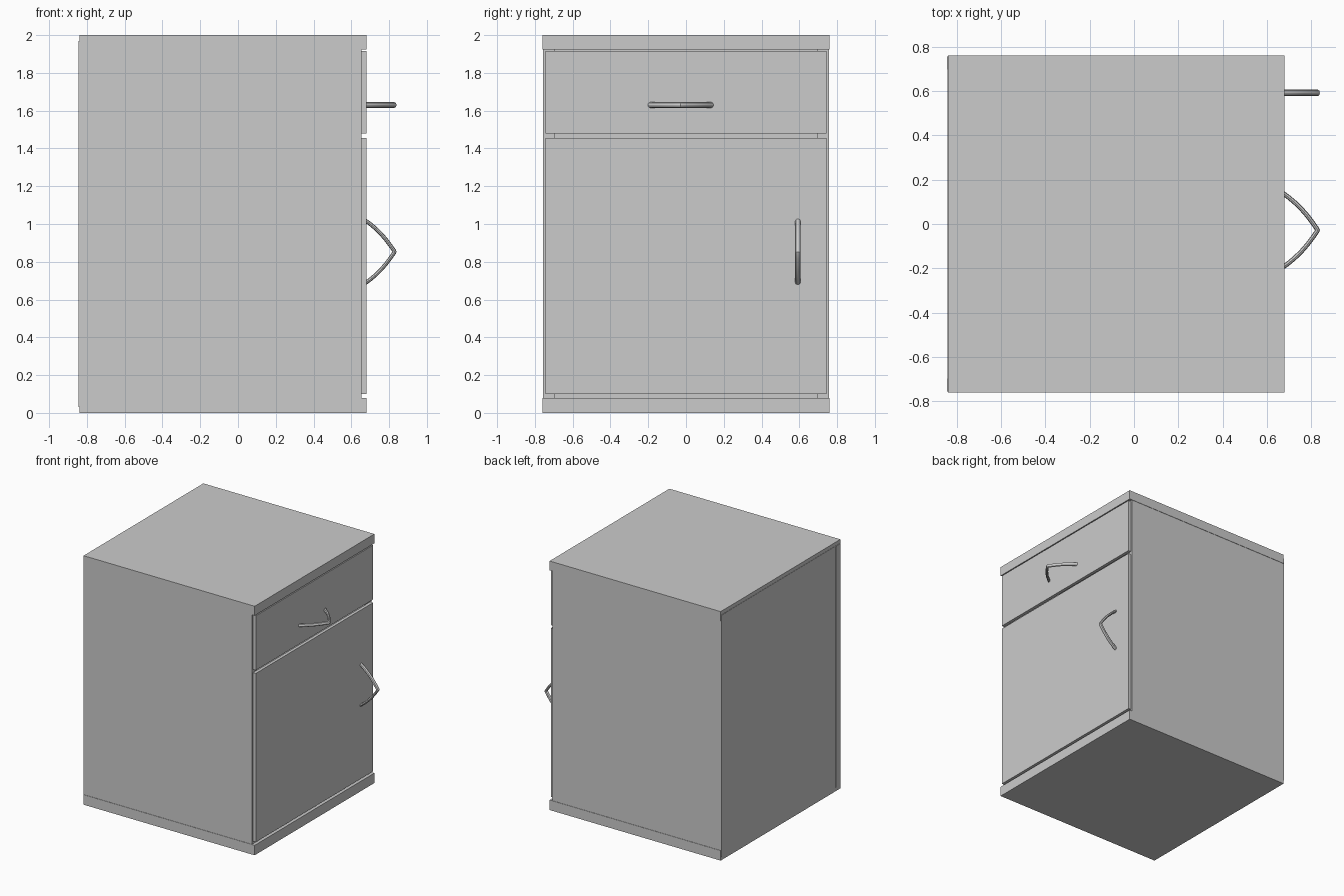
import bpy

if "Cube" in bpy.data.objects:
    bpy.data.objects.remove(bpy.data.objects["Cube"])


def box(name, x, y, z):
    """Box from three (min, max) ranges."""
    bpy.ops.mesh.primitive_cube_add(size=1, location=[(a + b) / 2 for a, b in (x, y, z)])
    o = bpy.context.object
    o.name = name
    o.scale = [b - a for a, b in (x, y, z)]
    bpy.ops.object.transform_apply(location=False, rotation=False, scale=True)
    return o


def handle(name, y, z, upright):
    """Pointed bow pull: two arcs meeting at a tip, oval section."""
    half = [(0.665, 0.172), (0.695, 0.151), (0.725, 0.126), (0.755, 0.097),
            (0.783, 0.065), (0.807, 0.033), (0.826, 0.006)]
    pts = half + [(0.829, 0)] + [(x, -u) for x, u in reversed(half)]
    cu = bpy.data.curves.new(name, 'CURVE')
    cu.dimensions = '3D'
    cu.bevel_depth = 0.0105
    cu.bevel_resolution = 2
    cu.use_fill_caps = True
    sp = cu.splines.new('POLY')
    sp.points.add(len(pts) - 1)
    for p, (x, u) in zip(sp.points, pts):
        p.co = (x, 0, u, 1) if upright else (x, u, 0, 1)
    o = bpy.data.objects.new(name, cu)
    bpy.context.collection.objects.link(o)
    o.location = (0, y, z)
    o.scale = (1, 1.4, 1) if upright else (1, 1, 1.4)
    bpy.ops.object.select_all(action='DESELECT')
    o.select_set(True)
    bpy.context.view_layer.objects.active = o
    bpy.ops.object.convert(target='MESH')
    bpy.ops.object.shade_smooth_by_angle()


# Carcass: top and bottom slabs, sides, thin back
W = (-0.76, 0.76)
box("top_slab", (-0.84, 0.68), W, (1.925, 2.0))
box("bottom_slab", (-0.84, 0.68), W, (0.0, 0.08))
for side, y in (("near", (-0.757, -0.697)), ("far", (0.697, 0.757))):
    box(side + "_side_panel", (-0.845, 0.655), y, (0.03, 1.97))
box("back_panel", (-0.842, -0.80), (-0.70, 0.70), (0.03, 1.97))

# Drawer and door fronts
F = (-0.745, 0.745)
box("drawer_front", (0.655, 0.68), F, (1.48, 1.917))
box("door_front", (0.655, 0.68), F, (0.10, 1.455))

# Pulls
handle("drawer_handle", -0.028, 1.63, False)
handle("door_handle", 0.592, 0.853, True)
